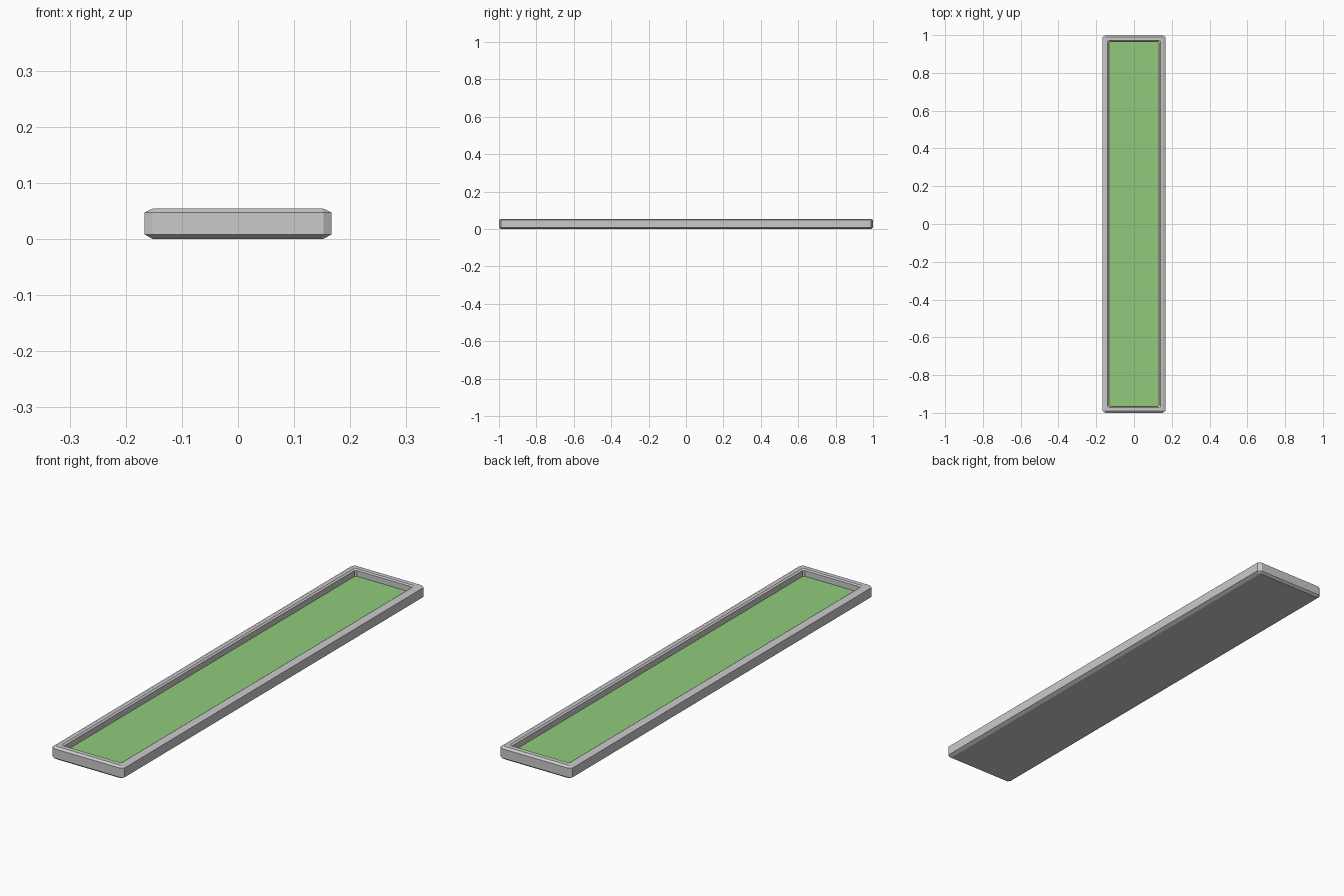
import bpy, bmesh

if "Cube" in bpy.data.objects:
    bpy.data.objects.remove(bpy.data.objects["Cube"])


def material(name, rgb):
    m = bpy.data.materials.new(name)
    m.diffuse_color = (*rgb, 1.0)
    m.use_nodes = True
    m.node_tree.nodes["Principled BSDF"].inputs["Base Color"].default_value = m.diffuse_color
    return m


grey = material("light grey", (0.60, 0.59, 0.59))
green = material("soft green", (0.28, 0.59, 0.20))


def octagon(bm, hx, hy, cx, cy, z):
    """Rectangle with cut corners; cx, cy are the corner cut sizes."""
    quarter = [(hx, hy - cy), (hx - cx, hy)]
    pts = (quarter
           + [(-x, y) for x, y in reversed(quarter)]
           + [(-x, -y) for x, y in quarter]
           + [(x, -y) for x, y in reversed(quarter)])
    return [bm.verts.new((x, y, z)) for x, y in pts]


# Tray profile, from the underside up the outside and down into the well
HX, HY, H = 0.167, 1.0, 0.054
BX, BY, BZ = 0.015, 0.01, 0.008
levels = [
    (HX - BX, HY - BY, 0.002, 0.002, 0.0),
    (HX, HY, BX, BY, BZ),
    (HX, HY, BX, BY, H - BZ + 0.001),
    (HX - BX, HY - BY, 0.002, 0.002, H),
    (0.139, 0.971, 0.002, 0.002, H),
    (0.132, 0.966, 0.006, 0.006, H - 0.005),
    (0.132, 0.966, 0.006, 0.006, 0.025),
]

bm = bmesh.new()
rings = [octagon(bm, *level) for level in levels]
for a, b in zip(rings, rings[1:]):
    for i in range(8):
        j = (i + 1) % 8
        bm.faces.new((a[i], a[j], b[j], b[i]))
bm.faces.new(list(reversed(rings[0])))

# Green floor of the well
floor = bm.faces.new(rings[-1])
floor.material_index = 1
bmesh.ops.recalc_face_normals(bm, faces=bm.faces)

mesh = bpy.data.meshes.new("framed_tray")
bm.to_mesh(mesh)
bm.free()
mesh.materials.append(grey)
mesh.materials.append(green)
tray = bpy.data.objects.new("framed_tray", mesh)
bpy.context.collection.objects.link(tray)
